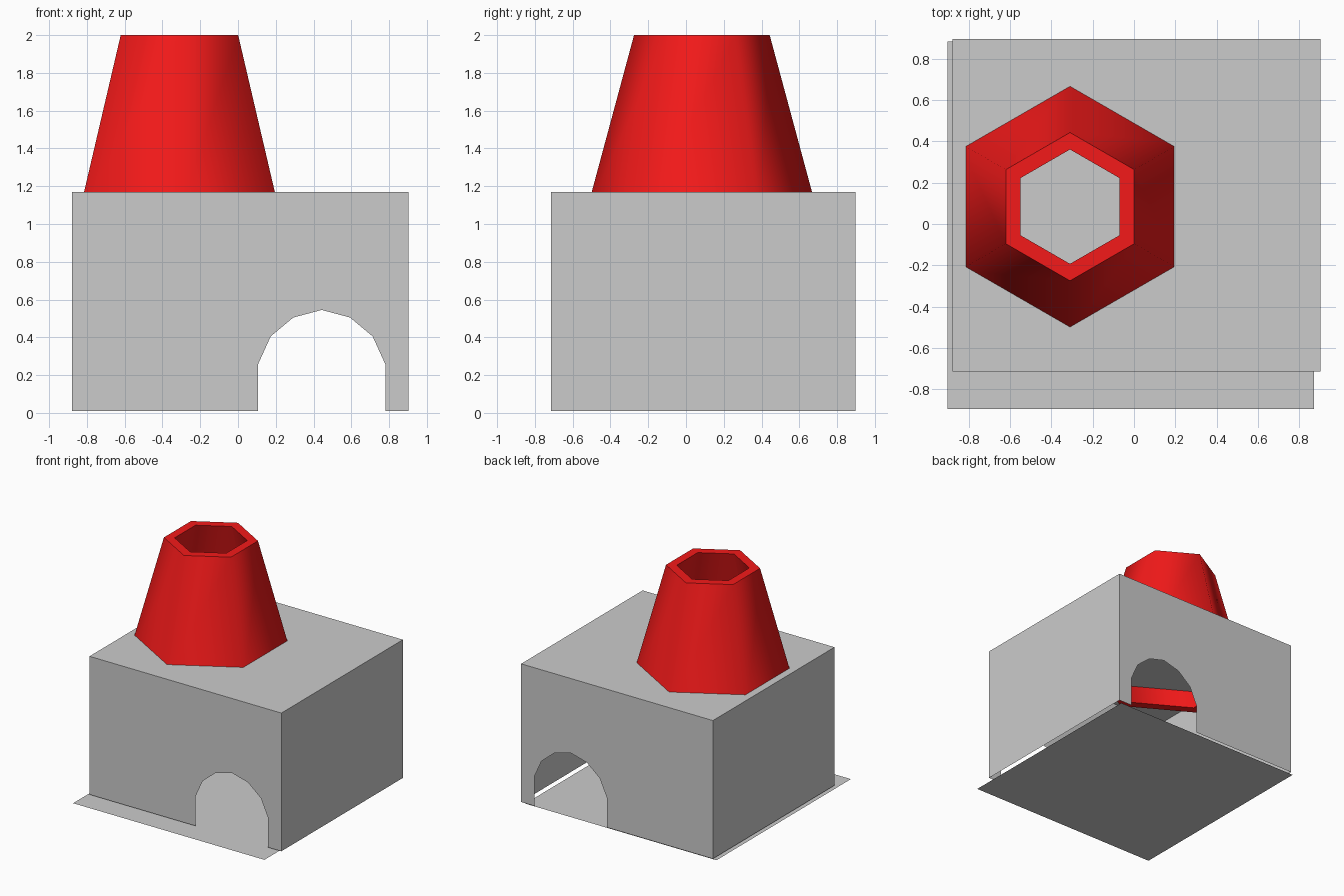
import bpy
import math

if "Cube" in bpy.data.objects:
    bpy.data.objects.remove(bpy.data.objects["Cube"])


def make_object(name, verts, faces):
    mesh = bpy.data.meshes.new(name)
    mesh.from_pydata(verts, [], faces)
    mesh.update()
    obj = bpy.data.objects.new(name, mesh)
    bpy.context.collection.objects.link(obj)
    return obj


def rect(x0, x1, y0, y1, z):
    return [(x0, y0, z), (x1, y0, z), (x1, y1, z), (x0, y1, z)]


# Thin floor sheet, slightly offset from the walls
make_object("floor", rect(-0.903, 0.873, -0.897, 0.885, 0.0), [(0, 1, 2, 3)])

# Thin-walled house body, open below, with an arch in front and back walls
X0, X1, Y0, Y1, Z0, Z1 = -0.878, 0.903, -0.715, 0.897, 0.01, 1.17
ARCH_X = 0.443
half_arch = [(0.337, Z0), (0.337, 0.257), (0.27, 0.405), (0.15, 0.505)]
arch = [(ARCH_X - dx, z) for dx, z in half_arch] + [(ARCH_X, 0.545)]
arch += [(ARCH_X + dx, z) for dx, z in reversed(half_arch)]
outline = [(X0, Z1), (X0, Z0)] + arch + [(X1, Z0), (X1, Z1)]
n = len(outline)
verts = [(x, Y0, z) for x, z in outline] + [(x, Y1, z) for x, z in outline]
faces = [
    tuple(range(n)),                        # front wall
    tuple(reversed(range(n, 2 * n))),       # back wall
    (0, n, n + 1, 1),                       # left wall
    (n - 2, 2 * n - 2, 2 * n - 1, n - 1),   # right wall
    (0, n - 1, 2 * n - 1, n),               # roof
]
make_object("house_body", verts, faces)

# Hollow six-sided tapered chimney, reaching a little below the roof
CX, CY = -0.31, 0.084
rings = [(0.618, 1.04), (0.359, 2.0), (0.277, 2.0), (0.536, 1.04)]
verts = []
for r, z in rings:
    for i in range(6):
        a = math.radians(30 + 60 * i)
        verts.append((CX + r * math.cos(a), CY + r * math.sin(a), z))
faces = []
for k in range(4):
    a, b = 6 * k, 6 * ((k + 1) % 4)
    for i in range(6):
        j = (i + 1) % 6
        faces.append((a + i, a + j, b + j, b + i))
chimney = make_object("chimney", verts, faces)

red = bpy.data.materials.new("red")
red.diffuse_color = (0.9, 0.01, 0.01, 1.0)
red.use_nodes = True
red.node_tree.nodes["Principled BSDF"].inputs["Base Color"].default_value = red.diffuse_color
chimney.data.materials.append(red)

# Smooth around the sides, sharp at the rims
bpy.context.view_layer.objects.active = chimney
chimney.select_set(True)
bpy.ops.object.shade_smooth_by_angle(angle=math.radians(65))
